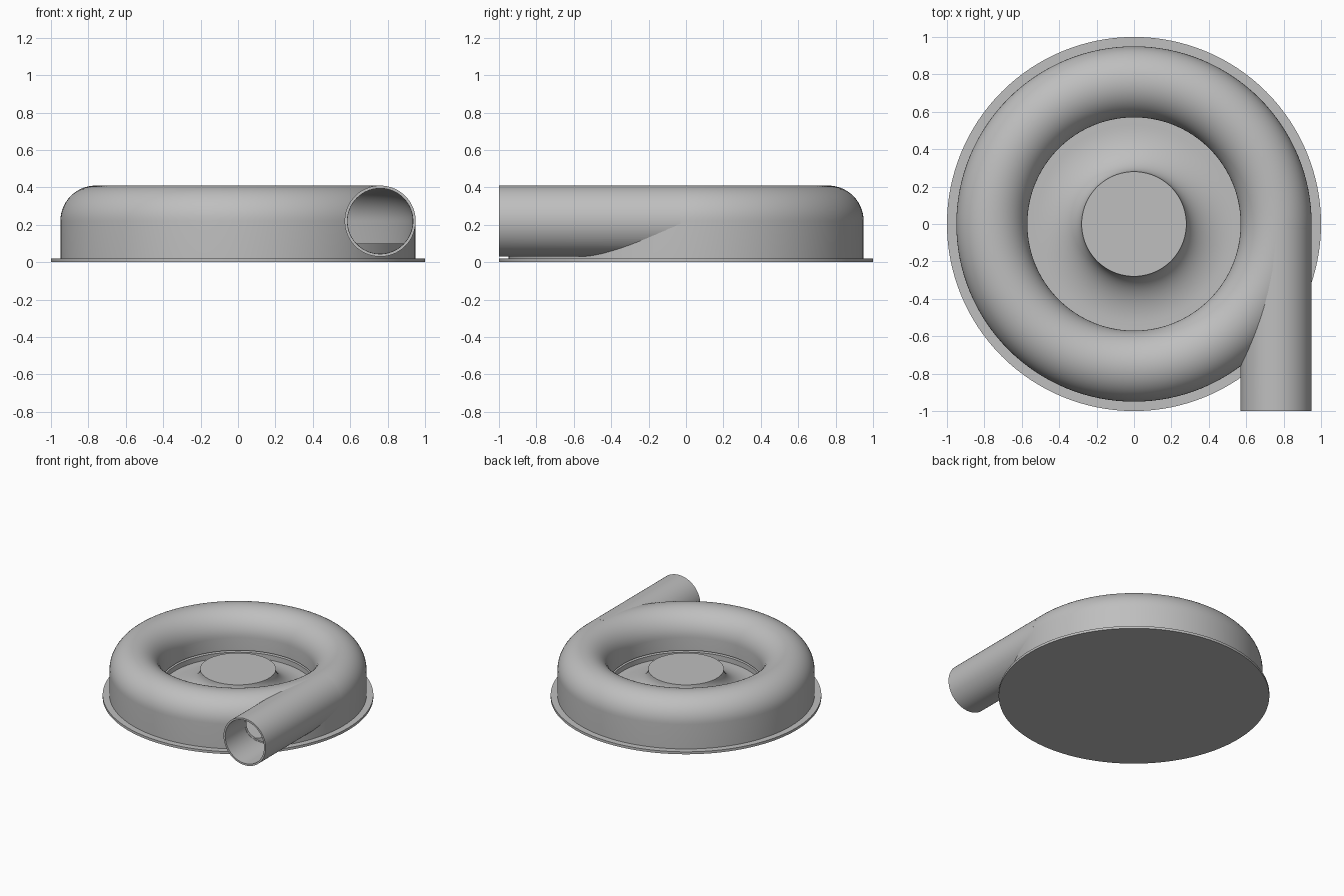
import bpy, bmesh, math
from mathutils import Matrix, Vector

cube = bpy.data.objects.get("Cube")
if cube:
    bpy.data.objects.remove(cube, do_unlink=True)

TUBE_X, TUBE_Z, TUBE_R, WALL = 0.76, 0.22, 0.19, 0.015
FLOOR, RIM = 0.10, 0.02

metal = bpy.data.materials.new("grey metal")
metal.use_nodes = True
grey = (0.52, 0.52, 0.52, 1)
metal.diffuse_color = grey
for node in metal.node_tree.nodes:
    if node.type == 'BSDF_PRINCIPLED':
        node.inputs["Base Color"].default_value = grey


def arc(cx, cz, rx, rz, start, end, steps):
    """Points of an elliptical arc in the profile plane, angles in degrees."""
    angles = [math.radians(start + (end - start) * i / steps) for i in range(steps + 1)]
    return [(cx + rx * math.cos(a), cz + rz * math.sin(a)) for a in angles]


def lathe(name, profile, closed, steps=128, placement=None):
    """Revolve a profile of (radius, height) points about z."""
    bm = bmesh.new()
    verts = [bm.verts.new((r, 0, z)) for r, z in profile]
    edges = [bm.edges.new(pair) for pair in zip(verts, verts[1:])]
    if closed:
        edges.append(bm.edges.new((verts[-1], verts[0])))
    bmesh.ops.spin(bm, geom=verts + edges, cent=(0, 0, 0), axis=(0, 0, 1),
                   angle=math.tau, steps=steps)
    bmesh.ops.remove_doubles(bm, verts=bm.verts[:], dist=1e-5)
    bmesh.ops.recalc_face_normals(bm, faces=bm.faces[:])
    if placement:
        bm.transform(placement)
    mesh = bpy.data.meshes.new(name)
    bm.to_mesh(mesh)
    bm.free()
    mesh.materials.append(metal)
    obj = bpy.data.objects.new(name, mesh)
    bpy.context.collection.objects.link(obj)
    return obj


def activate(obj):
    bpy.ops.object.select_all(action='DESELECT')
    obj.select_set(True)
    bpy.context.view_layer.objects.active = obj


def cut(obj, cutter):
    activate(obj)
    mod = obj.modifiers.new("cut", 'BOOLEAN')
    mod.operation, mod.solver, mod.object = 'DIFFERENCE', 'EXACT', cutter
    bpy.ops.object.modifier_apply(modifier=mod.name)


# Base: flange, raised channel floor, dished centre with flared hub
base_profile = [(0, 0), (1, 0), (1, RIM), (0.94, RIM), (0.94, FLOOR), (0.57, FLOOR), (0.57, 0.06)]
base_profile += arc(0.53, 0.23, 0.25, 0.17, 270, 180, 16) + [(0, 0.23)]
base = lathe("base_and_hub", base_profile, False)

# Ring housing: hollow shell with a rounded top
inner = TUBE_R - WALL
outer_arc = arc(TUBE_X, TUBE_Z, TUBE_R, TUBE_R, 0, 180, 28)
inner_arc = arc(TUBE_X, TUBE_Z, inner, inner, 180, 0, 28)
lip = 0.115
housing = lathe("ring_housing",
                [(0.95, RIM)] + outer_arc + [(0.57, lip), (0.585, lip)]
                + inner_arc + [(0.935, RIM)], True)

# Outlet pipe: runs forward, tangent to the ring
along_y = Matrix.Translation(Vector((TUBE_X, 0, TUBE_Z))) @ Matrix.Rotation(math.pi / 2, 4, 'X')
pipe = lathe("outlet_pipe",
             [(TUBE_R, 0.03), (TUBE_R, 1), (inner, 1), (inner, 0.03)], True, 96, along_y)

# Cutters: open the bore into the ring and clear the channel inside the pipe
bore = lathe("bore_cutter", [(0, 0.04), (inner - 0.001, 0.04), (inner - 0.001, 1.1), (0, 1.1)],
             False, 96, along_y)
channel = lathe("channel_cutter", [(0.587, 0.03)]
                + arc(TUBE_X, TUBE_Z, inner - 0.002, inner - 0.002, 180, 0, 28)
                + [(0.933, 0.03)], True)
cut(housing, bore)
cut(pipe, channel)
for helper in (bore, channel):
    bpy.data.objects.remove(helper, do_unlink=True)

for part in (base, housing, pipe):
    activate(part)
    bpy.ops.object.shade_smooth_by_angle(angle=math.radians(32))
